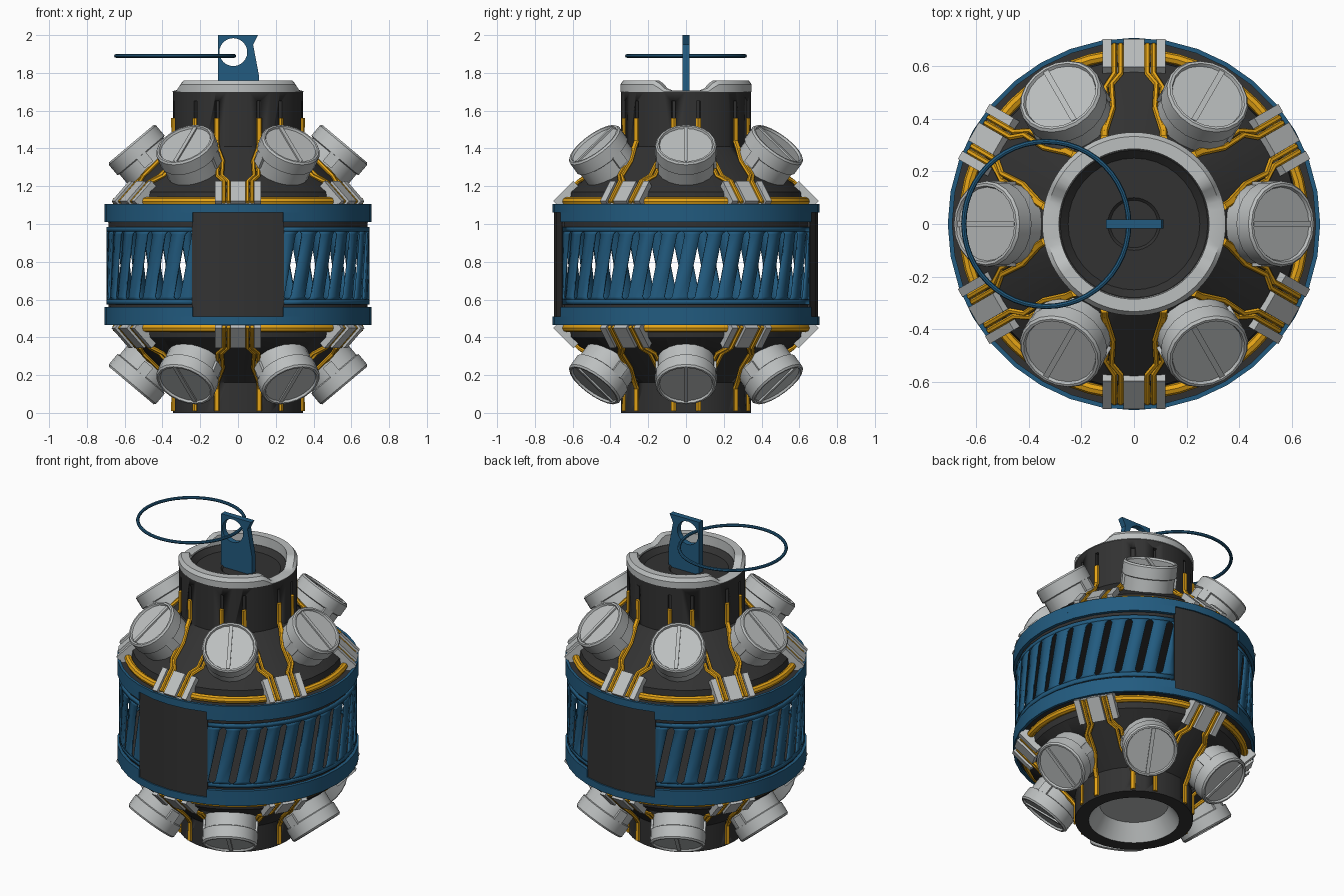
import bpy, bmesh, math
from mathutils import Matrix, Vector

if "Cube" in bpy.data.objects:
    bpy.data.objects.remove(bpy.data.objects["Cube"])

def mat(name, c):
    m = bpy.data.materials.new(name)
    m.diffuse_color = (*c, 1)
    m.use_nodes = True
    m.node_tree.nodes["Principled BSDF"].inputs["Base Color"].default_value = m.diffuse_color
    return m

BLUE = mat("steel_blue", (0.016, 0.105, 0.215))
GREY = mat("light_grey", (0.50, 0.52, 0.52))
DARK = mat("charcoal", (0.032, 0.032, 0.032))
GOLD = mat("amber_yellow", (0.78, 0.37, 0.008))
MID = 1.57                                             # lower half: z -> MID - z
FLIP = Matrix.Translation((0, 0, MID)) @ Matrix.Diagonal((1, 1, -1, 1))
HALVES = (("upper", Matrix.Identity(4)), ("lower", FLIP))

def rot(a):
    return Matrix.Rotation(math.radians(a), 4, 'Z')

def polar(r, a, z):
    return Vector((r * math.cos(math.radians(a)), r * math.sin(math.radians(a)), z))

def smooth(ob):
    bpy.ops.object.select_all(action='DESELECT')
    ob.select_set(True)
    bpy.context.view_layer.objects.active = ob
    bpy.ops.object.shade_smooth_by_angle(angle=math.radians(32))

def finish(bm, name, m, recalc=True):
    if recalc:
        bmesh.ops.remove_doubles(bm, verts=bm.verts, dist=1e-5)
        bmesh.ops.recalc_face_normals(bm, faces=bm.faces)
    me = bpy.data.meshes.new(name)
    bm.to_mesh(me)
    bm.free()
    me.materials.append(m)
    ob = bpy.data.objects.new(name, me)
    bpy.context.collection.objects.link(ob)
    smooth(ob)
    return ob

def lathe(bm, prof, n=36, a0=0, a1=360, M=Matrix.Identity(4)):
    """Sweep a closed (r, z) profile, given as a list or a function of the angle."""
    full = a1 - a0 == 360
    rings = []
    for i in range(n if full else n + 1):
        a = a0 + (a1 - a0) * i / n
        p = prof(a) if callable(prof) else prof
        rings.append([bm.verts.new(M @ polar(r, a, z)) for r, z in p])
    p = prof(a0) if callable(prof) else prof
    for i in range(n):
        A, B = rings[i], rings[(i + 1) % len(rings)]
        for j in range(len(p)):
            k = (j + 1) % len(p)
            if p[j][0] or p[k][0]:
                bm.faces.new((A[j], B[j], B[k], A[k]))
    if not full:
        bm.faces.new(rings[0])
        bm.faces.new(rings[-1])

def box(bm, size, M):
    bmesh.ops.create_cube(bm, size=1, matrix=M @ Matrix.Diagonal((*size, 1)))

def rect(r0, r1, z0, z1):
    return [(r0, z0), (r1, z0), (r1, z1), (r0, z1)]

# Dark upper and lower bodies
def body(name, prof):
    bm = bmesh.new()
    lathe(bm, prof)
    return finish(bm, name, DARK)

upper = body("upper_body", [(0, .985), (.686, .985), (.69, 1.09), (.63, 1.095), (.62, 1.17), (.345, 1.41),
                            (.345, 1.70), (.28, 1.70), (.25, 1.67), (.1, 1.67), (.09, 1.66), (0, 1.66)])
lower = body("lower_body", [(0, .585), (.686, .585), (.69, .48), (.63, .475), (.62, .40), (.345, .16),
                            (.345, 0), (.265, 0), (.2, .1), (0, .1)])

# Wire slots cut in the necks
for ob, zc, h in ((upper, 1.52, .26), (lower, .15, .18)):
    bm = bmesh.new()
    for k in range(6):
        for s in (-19, 19):
            box(bm, (.05, .022, h), rot(30 + 60 * k + s) @ Matrix.Translation((.345, 0, zc)))
    cut = finish(bm, "slot_cutter", DARK)
    cut.hide_render = True
    md = ob.modifiers.new("slots", 'BOOLEAN')
    md.operation, md.solver, md.object = 'DIFFERENCE', 'EXACT', cut
    bpy.context.view_layer.objects.active = ob
    bpy.ops.object.modifier_apply(modifier="slots")
    bpy.data.objects.remove(cut)

# Grey cup inside the bottom opening
lower.data.materials.clear()
lower.data.materials.append(DARK)
lower.data.materials.append(GREY)
for f in lower.data.polygons:
    c = f.center
    f.material_index = int(.001 < c.z < .11 and math.hypot(c.x, c.y) < .25)

# Blue slotted band, two sides
bm = bmesh.new()
def sheet(rows):
    """rows: list of (z, [angles]), joined into a grid."""
    g = [[bm.verts.new(polar(.697, a, z)) for a in angs] for z, angs in rows]
    for A, B in zip(g, g[1:]):
        for i in range(len(A) - 1):
            bm.faces.new((A[i], A[i + 1], B[i + 1], B[i]))

SLOT = ((.60, .5), (.615, 1.7), (.78, 1.7), (.945, 1.7), (.96, .5))   # z, half width in degrees
for base in (-90, 90):
    ring = [base + 20 + 10 * i for i in range(15)]
    for z0, z1 in ((.575, .60), (.96, .985)):
        sheet([(z0, ring), (z1, ring)])
    for k in range(15):
        rows = []
        for z, hw in SLOT:
            sh = (z - .78) / .36 * 6
            lo = base + 20 if k == 0 else base + 15 + 10 * k + hw + sh
            hi = base + 160 if k == 14 else base + 25 + 10 * k - hw + sh
            rows.append((z, [lo, (lo + hi) / 2, hi]))
        sheet(rows)
band = finish(bm, "slotted_band", BLUE, recalc=False)
md = band.modifiers.new("thickness", 'SOLIDIFY')
md.thickness, md.offset = .012, -1

# Blue rims, notched around the plates
for nm, M in HALVES:
    bm = bmesh.new()
    lathe(bm, rect(.69, .707, 1.06, 1.105), M=M)
    for a in (-70, 110):
        lathe(bm, rect(.685, .707, 1.01, 1.06), 14, a, a + 140, M)
    finish(bm, nm + "_rim", BLUE)

# Dark plates at front and back
for nm, a in (("front_plate", -90), ("back_plate", 90)):
    bm = bmesh.new()
    lathe(bm, rect(.68, .699, .51, 1.06), 4, a - 20.3, a + 20.3)
    finish(bm, nm, DARK)

# Capped ports on both cones
PORT = [(0, -.012), (.14, -.012), (.145, 0), (.155, 0), (.163, -.01), (.163, -.08),
        (.152, -.085), (.152, -.21), (0, -.21)]
for nm, H in HALVES:
    bm = bmesh.new()
    for k in range(6):
        M = H @ rot(60 * k) @ Matrix.Translation((.565, 0, 1.425)) @ Matrix.Rotation(math.radians(40), 4, 'Y')
        lathe(bm, PORT, 20, M=M)
        box(bm, (.28, .022, .01), M @ Matrix.Translation((0, 0, -.008)))
        for s in (-1, 1):
            box(bm, (.06, .02, .07), M @ Matrix.Translation((0, s * .151, -.11)))
    finish(bm, nm + "_ports", GREY)

# Wire clamps between the ports
for nm, H in HALVES:
    bm = bmesh.new()
    for k in range(6):
        M = H @ rot(30 + 60 * k) @ Matrix.Translation((.625, 0, 1.15)) @ Matrix.Rotation(math.radians(45), 4, 'Y')
        box(bm, (.15, .24, .03), M @ Matrix.Translation((0, 0, -.01)))
        for u, w in ((-.103, .035), (0, .08), (.103, .035)):
            box(bm, (.15, w, .04), M @ Matrix.Translation((0, u, .015)))
    finish(bm, nm + "_clamps", GREY)

# Yellow feed rings and pull ring
def torus(name, R, r, centre, m, n=48):
    bm = bmesh.new()
    prof = [(R + r * math.cos(t * math.pi / 4), r * math.sin(t * math.pi / 4)) for t in range(8)]
    lathe(bm, prof, n, M=Matrix.Translation(centre))
    return finish(bm, name, m)

torus("upper_feed_ring", .645, .022, (0, 0, 1.12), GOLD)
torus("lower_feed_ring", .645, .022, (0, 0, MID - 1.12), GOLD)
torus("pull_ring", .313, .01, (-.333, 0, 1.89), BLUE)

# Yellow wire pairs from the clamps to the neck slots
def to_mesh(cu, name, m):
    ob = bpy.data.objects.new(name, cu)
    bpy.context.collection.objects.link(ob)
    bpy.ops.object.select_all(action='DESELECT')
    ob.select_set(True)
    bpy.context.view_layer.objects.active = ob
    bpy.ops.object.convert(target='MESH')
    ob = bpy.context.view_layer.objects.active
    ob.data.materials.clear()
    ob.data.materials.append(m)
    smooth(ob)
    return ob

def add_spline(cu, pts, cyclic=False):
    sp = cu.splines.new('POLY')
    sp.points.add(len(pts) - 1)
    for p, q in zip(sp.points, pts):
        p.co = (*q, 1)
    sp.use_cyclic_u = cyclic

for nm, H in HALVES:
    cu = bpy.data.curves.new(nm + "_wires", 'CURVE')
    cu.dimensions, cu.bevel_depth, cu.bevel_resolution, cu.use_fill_caps = '3D', .011, 1, True
    for k in range(6):
        for s in (-1, 1):
            for d in (0, .024):
                path = [(.68, .051 + d, 1.115), (.57, .051 + d, 1.225), (.53 - d / 2, .085 + d, 1.255),
                        (.44, .08 + d, 1.335), (.355, .107 + d / 3, 1.405), (.328, .109 + d / 3, 1.44),
                        (.328, .109 + d / 3, 1.56)]
                add_spline(cu, [H @ rot(30 + 60 * k) @ Vector((r, s * u, z)) for r, u, z in path])
    to_mesh(cu, nm + "_wires", GOLD)

# Grey collar, lowered at the two sides
def collar(a):
    off = math.degrees(math.asin(abs(math.sin(math.radians(a)))))
    h = 1.708 + .052 * min(1, max(0, (off - 18) / 10))
    return [(.28, 1.67), (.348, 1.70), (.348, max(1.702, h - .022)), (.332, h), (.285, h)]

bm = bmesh.new()
lathe(bm, collar, 72)
finish(bm, "neck_collar", GREY)

# Blue top tab with a round hole
cu = bpy.data.curves.new("top_tab", 'CURVE')
cu.dimensions, cu.fill_mode, cu.extrude = '2D', 'BOTH', .018
add_spline(cu, [(x, z, 0) for x, z in ((-.107, 1.65), (.112, 1.65), (.112, 1.78), (.08, 1.95), (.105, 2.0),
                                       (-.107, 2.0))], True)
add_spline(cu, [(-.025 + .074 * math.cos(t * math.pi / 12), 1.91 + .074 * math.sin(t * math.pi / 12), 0)
                for t in range(24)], True)
tab = to_mesh(cu, "top_tab", BLUE)
tab.data.transform(Matrix.Rotation(math.pi / 2, 4, 'X'))
